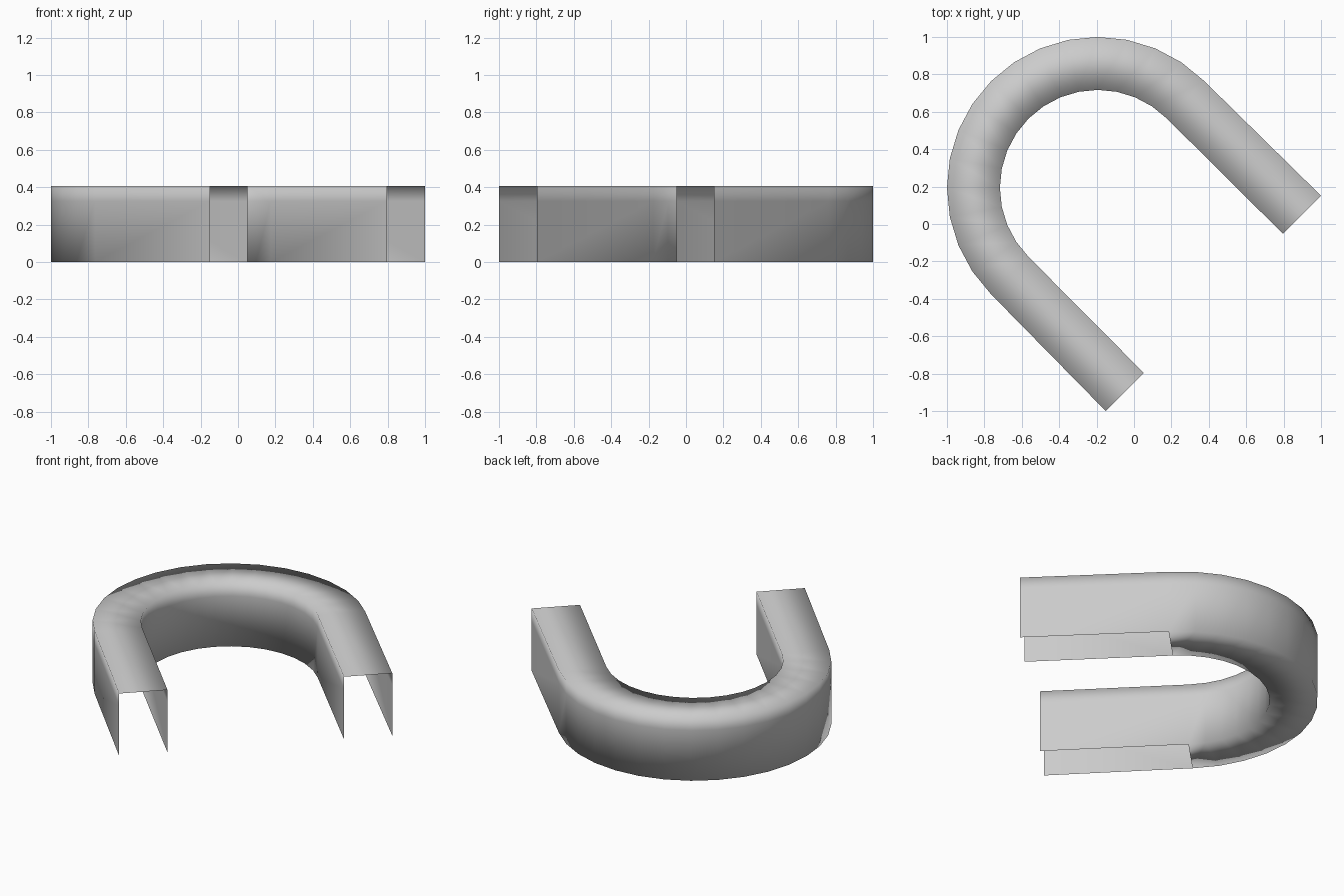
import bpy
import bmesh
import math

cube = bpy.data.objects.get("Cube")
if cube:
    bpy.data.objects.remove(cube, do_unlink=True)

CENTER = 0.194          # bend centre is (-CENTER, CENTER)
R_OUT, R_IN = 0.806, 0.523
HEIGHT, SHOULDER = 0.405, 0.325
STEPS = 16

grey = bpy.data.materials.new("light_grey")
grey.use_nodes = True
color = (0.6, 0.6, 0.6, 1)
grey.diffuse_color = color
grey.node_tree.nodes["Principled BSDF"].inputs["Base Color"].default_value = color


def mirrored(pair):
    """Mirror an (outer, inner) point pair across the diagonal."""
    return [(-y, -x) for x, y in pair]


def arc_pair(angle):
    return [(-CENTER + r * math.cos(angle), CENTER + r * math.sin(angle))
            for r in (R_OUT, R_IN)]


# Plan of the channel: leg end, half-circle bend, other leg end
leg_end = [(1.0, 0.151), (0.796, -0.052)]
sections = [leg_end]
sections += [arc_pair(math.pi / 4 + math.pi * i / STEPS) for i in range(STEPS + 1)]
sections.append(mirrored(leg_end))

# Cross-section rings: outer wall up, over the top, inner wall down
levels = [0, SHOULDER, HEIGHT]
bm = bmesh.new()
rings = []
for outer, inner in sections:
    ring = [bm.verts.new((*outer, z)) for z in levels]
    ring += [bm.verts.new((*inner, z)) for z in reversed(levels)]
    rings.append(ring)

for i, (a, b) in enumerate(zip(rings, rings[1:])):
    # Legs are open underneath; the bend has a closed bottom
    is_bend = 0 < i <= STEPS
    for k in range(6 if is_bend else 5):
        n = (k + 1) % 6
        face = bm.faces.new((a[k], b[k], b[n], a[n]))
        face.smooth = True

mesh = bpy.data.meshes.new("curved_channel")
bm.to_mesh(mesh)
bm.free()
mesh.materials.append(grey)
channel = bpy.data.objects.new("curved_channel", mesh)
bpy.context.collection.objects.link(channel)
